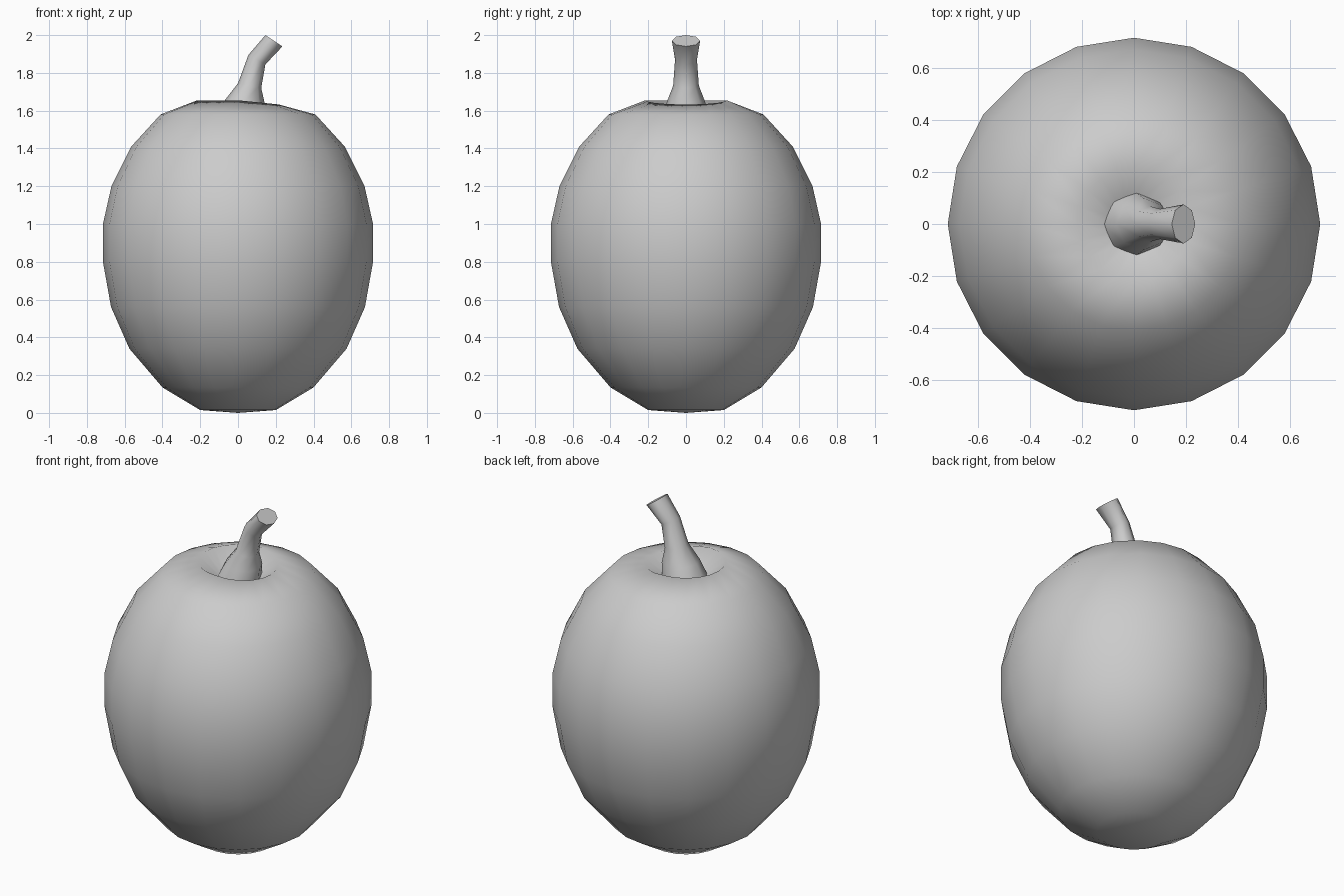
import bpy, bmesh
from math import sin, cos, pi
from mathutils import Vector

if "Cube" in bpy.data.objects:
    bpy.data.objects.remove(bpy.data.objects["Cube"])


def bridge(bm, a, b):
    n = len(a)
    for i in range(n):
        bm.faces.new((a[i], a[(i + 1) % n], b[(i + 1) % n], b[i]))


def finish(bm, name, angle):
    bmesh.ops.recalc_face_normals(bm, faces=bm.faces)
    mesh = bpy.data.meshes.new(name)
    bm.to_mesh(mesh)
    bm.free()
    ob = bpy.data.objects.new(name, mesh)
    bpy.context.collection.objects.link(ob)
    bpy.ops.object.select_all(action='DESELECT')
    bpy.context.view_layer.objects.active = ob
    ob.select_set(True)
    bpy.ops.object.shade_smooth_by_angle(angle=angle)
    return ob


# Fruit body: lathed profile, bottom to rim to stem hollow
profile = [(0.2, 0.015), (0.40, 0.135), (0.575, 0.34), (0.672, 0.56),
           (0.715, 0.80), (0.715, 1.0), (0.67, 1.2), (0.565, 1.41),
           (0.41, 1.58), (0.215, 1.655), (0.1, 1.56)]
SIDES = 20
bm = bmesh.new()
rings = []
for r, z in profile:
    ring = []
    for i in range(SIDES):
        a = 2 * pi * i / SIDES
        dip = 0.022 * max(0, cos(a)) if r == 0.215 else 0   # rim is lower on +x
        ring.append(bm.verts.new((r * cos(a), r * sin(a), z - dip)))
    rings.append(ring)
for a, b in zip(rings, rings[1:]):
    bridge(bm, a, b)
for ring, z in ((rings[0], 0.0), (rings[-1], 1.55)):
    tip = bm.verts.new((0, 0, z))
    for i in range(SIDES):
        bm.faces.new((ring[i], ring[(i + 1) % SIDES], tip))
finish(bm, "fruit_body", pi)

# Stem: elliptical rings given by left edge, right edge and half width in y
sections = [((-0.125, 1.55), (0.13, 1.55), 0.125),
            ((-0.07, 1.655), (0.14, 1.645), 0.10),
            ((0.0, 1.745), (0.123, 1.72), 0.068),
            ((0.055, 1.895), (0.145, 1.845), 0.058),
            ((0.145, 2.0), (0.235, 1.94), 0.075)]
N = 8
bm = bmesh.new()
rings = []
for l, r, ry in sections:
    left, right = Vector((l[0], 0, l[1])), Vector((r[0], 0, r[1]))
    mid, half = (left + right) / 2, (right - left) / 2
    rings.append([bm.verts.new(mid + half * cos(2 * pi * i / N)
                               + Vector((0, ry * sin(2 * pi * i / N), 0)))
                  for i in range(N)])
for a, b in zip(rings, rings[1:]):
    bridge(bm, a, b)
bm.faces.new(rings[0])
bm.faces.new(rings[-1])
finish(bm, "stem", pi / 3)
